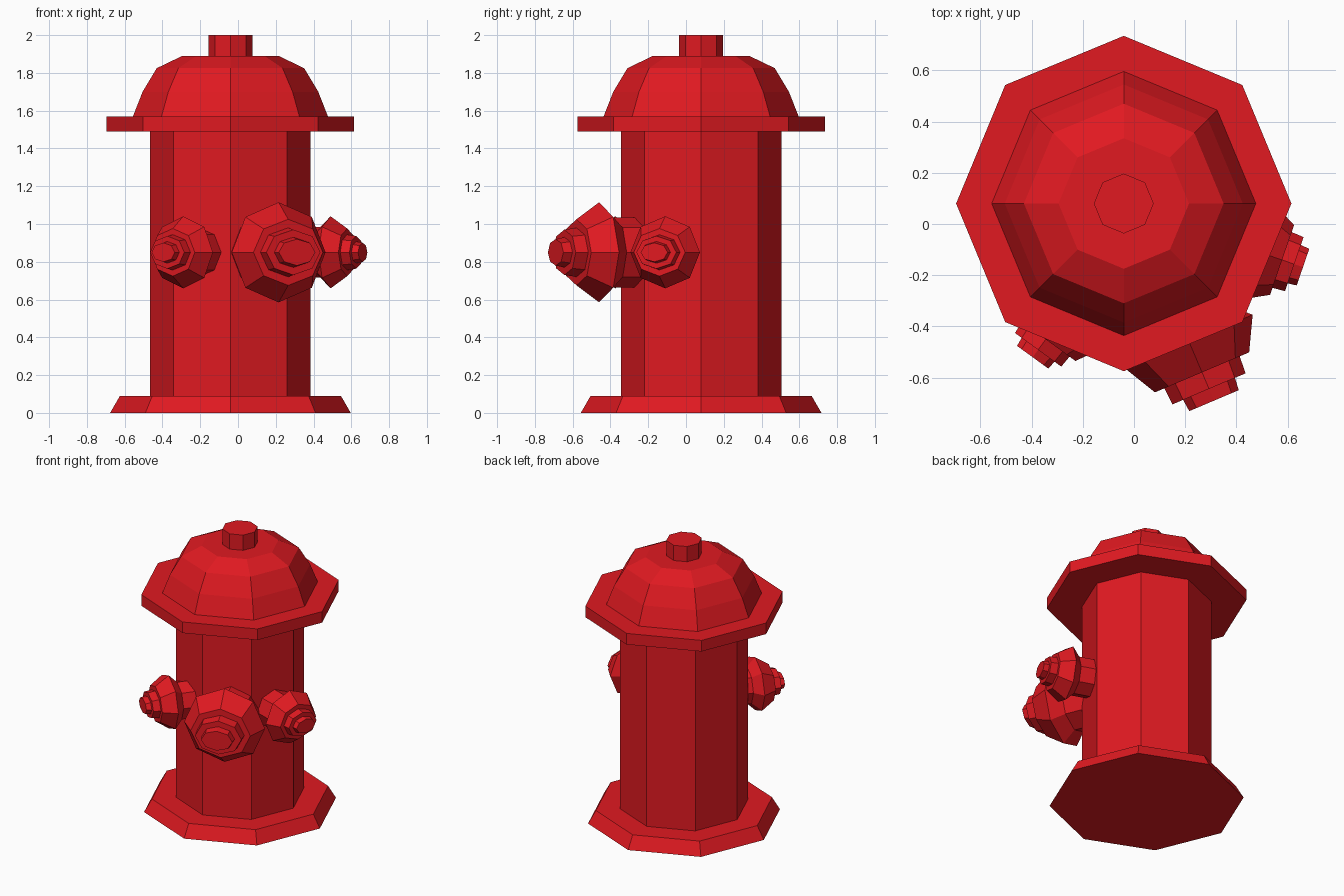
import bpy, bmesh
from math import cos, sin, pi, radians
from mathutils import Vector

if "Cube" in bpy.data.objects:
    bpy.data.objects.remove(bpy.data.objects["Cube"])

SIDES = 8
red = bpy.data.materials.new("red_paint")
red.diffuse_color = (0.75, 0.01, 0.015, 1)
red.use_nodes = True
red.node_tree.nodes["Principled BSDF"].inputs["Base Color"].default_value = red.diffuse_color


def loft(name, origin, axis, across, up, rings):
    """Capped octagonal loft; each ring is (distance along axis, radius across, radius up)."""
    bm = bmesh.new()
    loops = []
    for d, ra, ru in rings:
        loops.append([bm.verts.new(origin + axis * d
                                   + across * (ra * cos(2 * pi * i / SIDES))
                                   + up * (ru * sin(2 * pi * i / SIDES)))
                      for i in range(SIDES)])
    for a, b in zip(loops, loops[1:]):
        for i in range(SIDES):
            j = (i + 1) % SIDES
            bm.faces.new((a[i], a[j], b[j], b[i]))
    bm.faces.new(loops[0][::-1])
    bm.faces.new(loops[-1])
    bmesh.ops.recalc_face_normals(bm, faces=bm.faces)
    mesh = bpy.data.meshes.new(name)
    bm.to_mesh(mesh)
    bm.free()
    mesh.materials.append(red)
    obj = bpy.data.objects.new(name, mesh)
    bpy.context.collection.objects.link(obj)
    return obj


X, Y, Z = Vector((1, 0, 0)), Vector((0, 1, 0)), Vector((0, 0, 1))
CENTRE = Vector((-0.04, 0.08, 0))


def upright(name, *profile):
    return loft(name, CENTRE, Z, X, Y, [(z, r, r) for r, z in profile])


# Stacked body: base, barrel, bonnet flange, dome and top nut
upright("base", (0.637, 0), (0.585, 0.09))
upright("barrel", (0.425, 0.05), (0.425, 1.52))
upright("bonnet_flange", (0.655, 1.49), (0.655, 1.57))
upright("dome", (0.52, 1.56), (0.465, 1.70), (0.39, 1.825), (0.255, 1.89))
upright("top_nut", (0.117, 1.87), (0.117, 2.0))

# Outlet: neck, flared cap, stepped collar and nut (distance, across, up)
OUTLET = [(-0.30, 0.185, 0.185), (-0.08, 0.185, 0.185), (0, 0.27, 0.265),
          (0.13, 0.20, 0.175), (0.13, 0.16, 0.13), (0.20, 0.155, 0.12),
          (0.20, 0.11, 0.08), (0.25, 0.105, 0.07)]


def outlet(name, x, y, degrees, scale):
    a = radians(degrees)
    axis = Vector((cos(a), sin(a), 0))
    loft(name, Vector((x, y, 0.85)), axis, Vector((-sin(a), cos(a), 0)), Z,
         [(d * scale, ra * scale, ru * scale) for d, ra, ru in OUTLET])


outlet("main_outlet", 0.215, -0.46, -67, 1.0)
outlet("right_outlet", 0.49, -0.11, -19, 0.72)
outlet("left_outlet", -0.29, -0.375, -126, 0.72)
